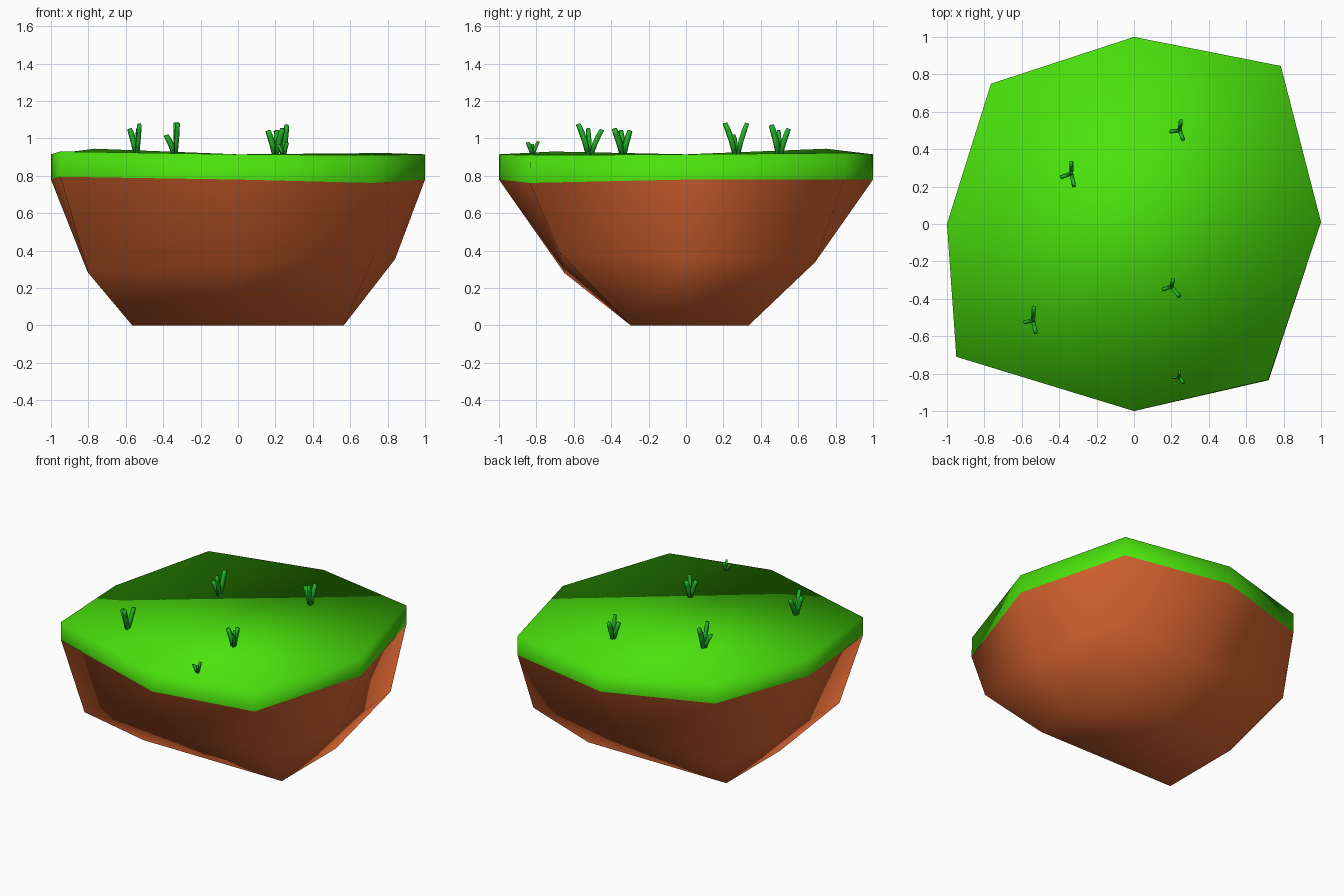
import bpy, bmesh
from mathutils import Vector

if "Cube" in bpy.data.objects:
    bpy.data.objects.remove(bpy.data.objects["Cube"])


def material(name, rgb):
    m = bpy.data.materials.new(name)
    m.diffuse_color = (*rgb, 1)
    m.use_nodes = True
    m.node_tree.nodes["Principled BSDF"].inputs["Base Color"].default_value = m.diffuse_color
    return m


GRASS = material("grass", (0.07, 0.76, 0.004))
DIRT = material("dirt", (0.70, 0.13, 0.03))
BLADE = material("blade", (0.015, 0.46, 0.02))


def make_object(name, bm, mat):
    for f in bm.faces:
        f.smooth = True
    me = bpy.data.meshes.new(name)
    bm.to_mesh(me)
    bm.free()
    me.materials.append(mat)
    ob = bpy.data.objects.new(name, me)
    bpy.context.collection.objects.link(ob)
    return ob


def loft(bm, rings, bottom=True, top=True):
    """Skin a stack of equal rings (counter-clockwise, upward)."""
    loops = [[bm.verts.new(p) for p in r] for r in rings]
    n = len(loops[0])
    for a, b in zip(loops, loops[1:]):
        for i in range(n):
            j = (i + 1) % n
            bm.faces.new((a[i], a[j], b[j], b[i]))
    if bottom:
        bm.faces.new(loops[0][::-1])
    if top:
        bm.faces.new(loops[-1])


# Rim outlines, starting at the front left corner
rim_low = [(-.95, -.71, .795), (0, -1, .78), (.72, -.835, .762), (1, .01, .78),
           (.785, .845, .78), (0, 1, .78), (-.765, .75, .80), (-1, 0, .78)]
rim_high = [(-.95, -.71, .93), (0, -1, .915), (.718, -.832, .91), (1, .01, .915),
            (.785, .845, .922), (0, 1, .915), (-.765, .75, .945), (-1, 0, .915)]

# Dirt tapering to a flat base, open under the grass
mid = [(-.80, -.65, .28), (0, -.66, .315), (.735, -.675, .39), (.84, 0, .355),
       (.765, .69, .338), (0, .675, .325), (-.74, .67, .32), (-.81, 0, .30)]
base = [(-.565, -.295, 0), (0, -.295, 0), (.565, -.295, 0), (.565, .02, 0),
        (.565, .335, 0), (0, .335, 0), (-.565, .335, 0), (-.565, .02, 0)]
bm = bmesh.new()
loft(bm, [base, mid, rim_low], top=False)
make_object("dirt_base", bm, DIRT)

# Grass slab on top
bm = bmesh.new()
loft(bm, [rim_low, rim_high], bottom=False)
make_object("grass_cap", bm, GRASS)


def blade(bm, root, lean, height, width):
    """Curved, blunt four-sided stalk leaning outward."""
    out = Vector((lean[0], lean[1], 0))
    d = out.normalized()
    side = Vector((-d.y, d.x, 0))
    rings = []
    for t, w in ((0, .8), (.4, 1), (.75, 1), (1, .8)):
        c = root + out * (.15 + .73 * t ** 1.3) + Vector((0, 0, height * t * (1 - .1 * t)))
        h, k = side * width * w * .4, d * width * w * .5
        up = Vector((0, 0, -width * .25 * t))
        rings.append([c - k - h, c + k - h + up, c + k + h + up, c - k + h])
    loft(bm, rings)


# Tufts: root x, y, blade width, then lean x, lean y, height of each blade
tufts = [
    (.245, .50, .027, [(.005, .055, .14), (.018, -.05, .16), (-.05, -.005, .13)]),
    (-.335, .27, .027, [(.0, .065, .17), (.015, -.07, .17), (-.055, -.02, .105)]),
    (.20, -.335, .027, [(.01, .04, .13), (.045, -.055, .14), (-.045, -.015, .13)]),
    (-.54, -.515, .027, [(.005, .075, .135), (.015, -.07, .165), (-.045, -.01, .14)]),
    (.245, -.82, .019, [(.0, .035, .07), (.02, -.03, .065), (-.04, .0, .055)])]
for i, (x, y, w, blades) in enumerate(tufts):
    bm = bmesh.new()
    for lx, ly, h in blades:
        blade(bm, Vector((x, y, .917)), (lx, ly), h * 1.1, w)
    make_object(f"grass_tuft_{i + 1}", bm, BLADE)
